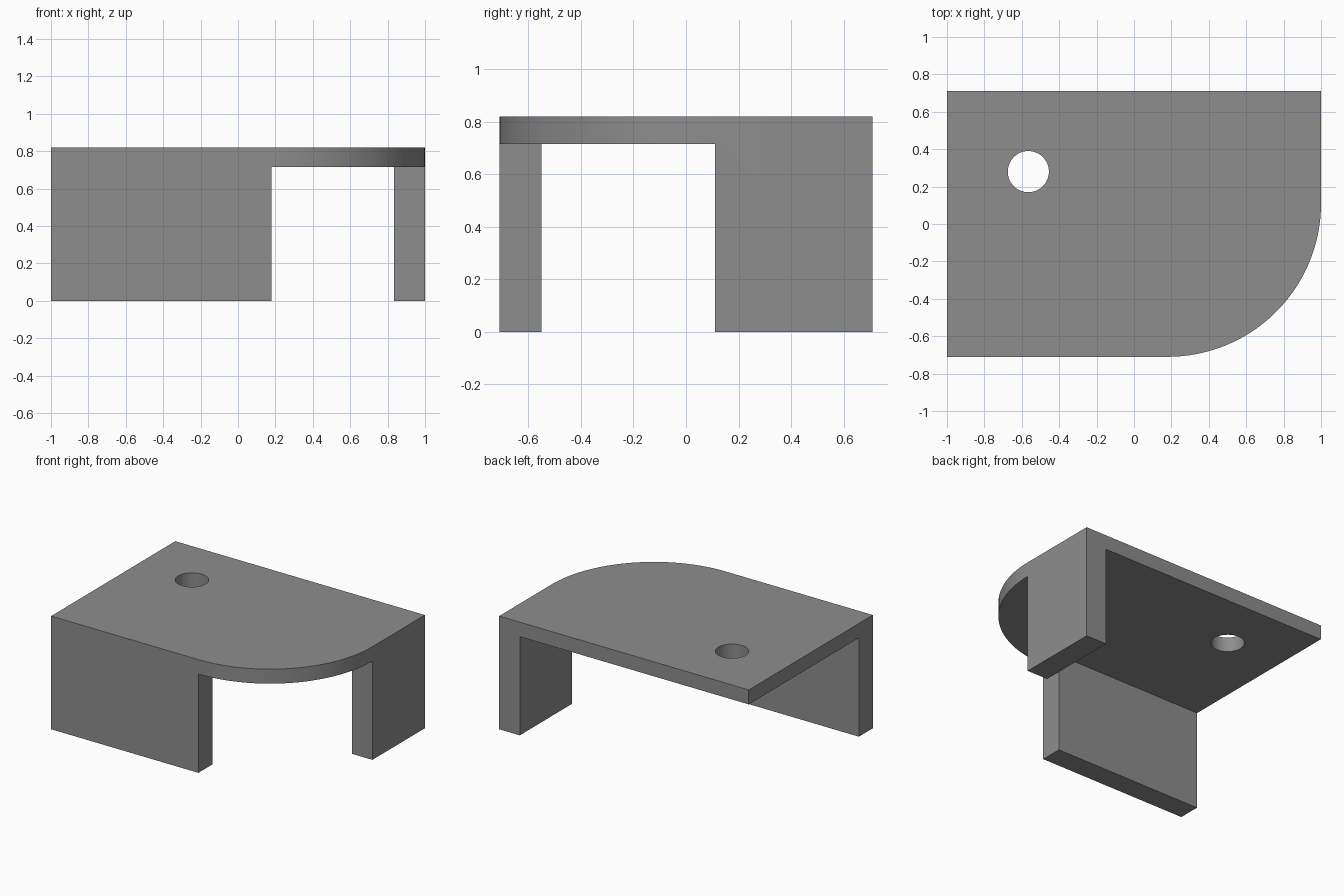
import bpy, bmesh, math

if "Cube" in bpy.data.objects:
    bpy.data.objects.remove(bpy.data.objects["Cube"])

TOP, UNDER = 0.82, 0.715
CX, CY, R = 0.18, 0.11, 0.82      # centre and radius of the rounded corner

grey = bpy.data.materials.new("grey")
grey.diffuse_color = (0.27, 0.27, 0.27, 1)
grey.use_nodes = True
grey.node_tree.nodes["Principled BSDF"].inputs["Base Color"].default_value = grey.diffuse_color


def prism(name, outline, z0, z1):
    """Extrude a counter-clockwise outline from z0 to z1."""
    bm = bmesh.new()
    face = bm.faces.new([bm.verts.new((x, y, z0)) for x, y in outline])
    ext = bmesh.ops.extrude_face_region(bm, geom=[face])
    for v in ext["geom"]:
        if isinstance(v, bmesh.types.BMVert):
            v.co.z = z1
    bmesh.ops.recalc_face_normals(bm, faces=bm.faces)
    mesh = bpy.data.meshes.new(name)
    bm.to_mesh(mesh)
    bm.free()
    obj = bpy.data.objects.new(name, mesh)
    bpy.context.collection.objects.link(obj)
    mesh.materials.append(grey)
    return obj


def box(x0, x1, y0, y1):
    return [(x0, y0), (x1, y0), (x1, y1), (x0, y1)]


def arc(cx, cy, r, a0, a1, n):
    return [(cx + r * math.cos(a0 + (a1 - a0) * i / n),
             cy + r * math.sin(a0 + (a1 - a0) * i / n)) for i in range(n + 1)]


# Solid block with one rounded corner
outline = [(-1, CY - R)] + arc(CX, CY, R, -math.pi / 2, 0, 48) + [(1, 0.71), (-1, 0.71)]
bracket = prism("bracket", outline, 0, TOP)

# Cutters: space behind the front leg, space below the rounded corner, round hole
cutters = [
    prism("inner_cutter", box(-1.5, 0.835, -0.55, 1.5), -0.5, UNDER),
    prism("corner_cutter", box(CX, 1.5, -1.5, CY), -0.5, UNDER),
    prism("hole_cutter", arc(-0.565, 0.28, 0.11, 0, 2 * math.pi, 48)[:-1], 0.5, 1.2),
]
bpy.context.view_layer.objects.active = bracket
bracket.select_set(True)
for cutter in cutters:
    cutter.hide_render = True
    mod = bracket.modifiers.new("cut", 'BOOLEAN')
    mod.operation = 'DIFFERENCE'
    mod.solver = 'EXACT'
    mod.object = cutter
    bpy.ops.object.modifier_apply(modifier=mod.name)
    bpy.data.objects.remove(cutter)

# Smooth the rounded corner and hole, keep the other edges sharp
bpy.ops.object.shade_smooth_by_angle(angle=math.radians(30))
